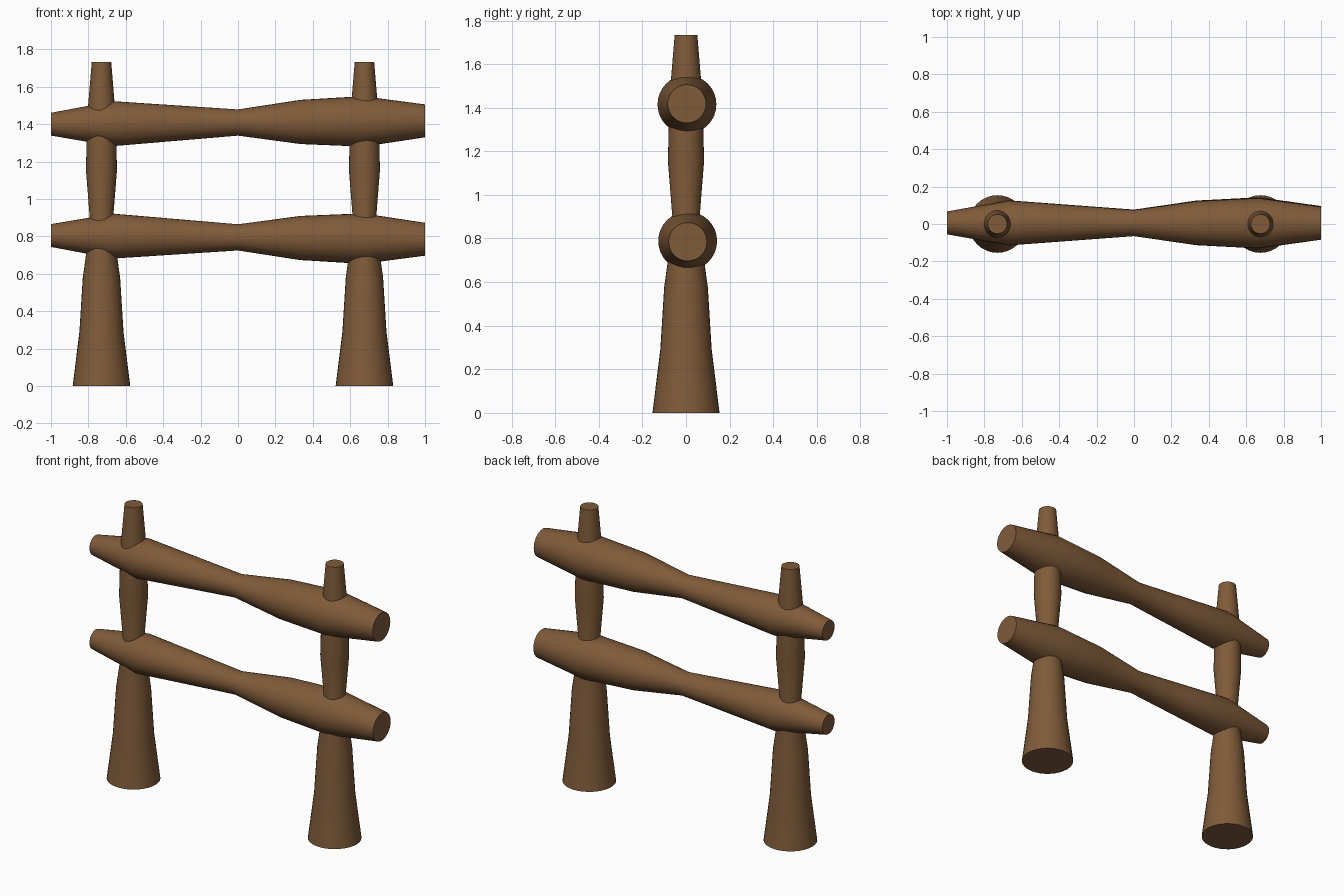
import bpy, bmesh, math
from mathutils import Vector, Matrix

if "Cube" in bpy.data.objects:
    bpy.data.objects.remove(bpy.data.objects["Cube"])

wood = bpy.data.materials.new("brown_wood")
wood.diffuse_color = (0.215, 0.105, 0.042, 1)
wood.use_nodes = True
wood.node_tree.nodes["Principled BSDF"].inputs["Base Color"].default_value = wood.diffuse_color
SIDES = 32


def turned_log(name, start, end, radii):
    """Round log with evenly spaced rings of the given radii from start to end."""
    start, end = Vector(start), Vector(end)
    axis = end - start
    rot = Vector((0, 0, 1)).rotation_difference(axis)
    bm = bmesh.new()
    rings = []
    for i, r in enumerate(radii):
        c = start + axis * i / (len(radii) - 1)
        ring = []
        for k in range(SIDES):
            a = 2 * math.pi * k / SIDES
            ring.append(bm.verts.new(c + rot @ Vector((r * math.cos(a), r * math.sin(a), 0))))
        rings.append(ring)
    for low, high in zip(rings, rings[1:]):
        for k in range(SIDES):
            n = (k + 1) % SIDES
            bm.faces.new((low[k], low[n], high[n], high[k]))
    bm.faces.new(rings[0][::-1])
    bm.faces.new(rings[-1])
    mesh = bpy.data.meshes.new(name)
    bm.to_mesh(mesh)
    bm.free()
    mesh.materials.append(wood)
    obj = bpy.data.objects.new(name, mesh)
    bpy.context.collection.objects.link(obj)
    bpy.ops.object.select_all(action='DESELECT')
    obj.select_set(True)
    bpy.context.view_layer.objects.active = obj
    bpy.ops.object.shade_smooth_by_angle(angle=math.radians(40))
    return obj


# Upright posts, wide at the foot and pinched above the lower rail
post_radii = (0.154, 0.118, 0.10, 0.06, 0.083, 0.076, 0.052)
for side, x in (("left", -0.73), ("right", 0.676)):
    turned_log(side + "_post", (x, 0, 0), (x, 0, 1.733), post_radii)

# Cross rails, narrow at the middle and slightly tilted
rail_radii = (0.061, 0.12, 0.095, 0.07, 0.118, 0.135, 0.088)
turned_log("upper_rail", (-1, 0.006, 1.40), (1, 0.004, 1.418), rail_radii)
turned_log("lower_rail", (-1, 0.006, 0.805), (1, 0.008, 0.785), rail_radii)
